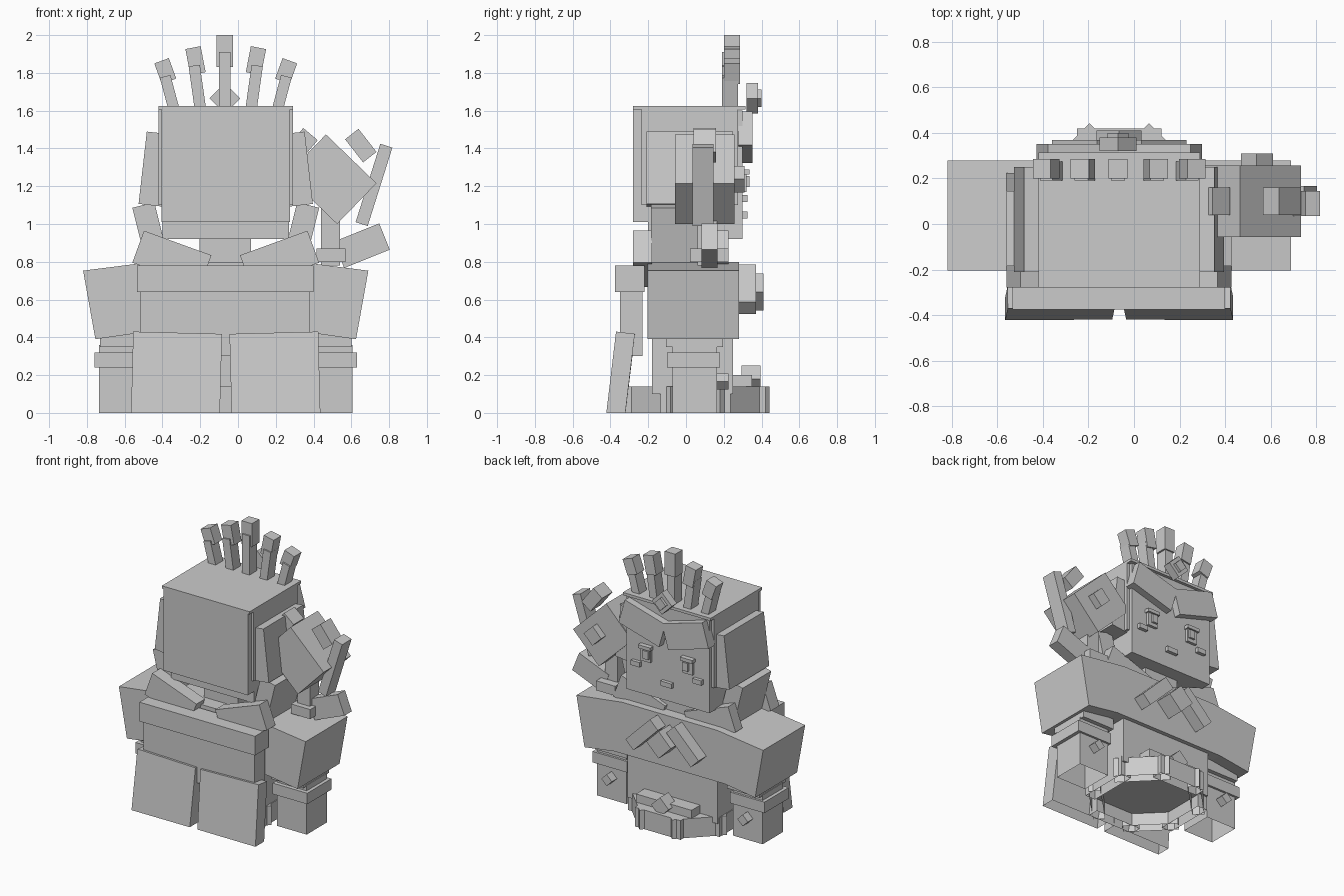
import bpy, bmesh, math
from mathutils import Matrix, Vector

if "Cube" in bpy.data.objects:
    bpy.data.objects.remove(bpy.data.objects["Cube"])

CX = -0.065  # mirror plane of the figure
grey = bpy.data.materials.new("plain grey")
grey.diffuse_color = (0.6, 0.6, 0.6, 1)
grey.use_nodes = True
grey.node_tree.nodes["Principled BSDF"].inputs["Base Color"].default_value = grey.diffuse_color


def add_mesh(name, verts, faces):
    me = bpy.data.meshes.new(name)
    me.from_pydata(verts, [], faces)
    me.materials.append(grey)
    ob = bpy.data.objects.new(name, me)
    bpy.context.collection.objects.link(ob)
    return ob


FACES = [(0, 1, 3, 2), (4, 6, 7, 5), (0, 4, 5, 1), (2, 3, 7, 6), (0, 2, 6, 4), (1, 5, 7, 3)]


def box(name, c, s, ry=0, rx=0, rz=0):
    """Box by centre and size; positive ry leans the top towards +x."""
    r = (Matrix.Rotation(math.radians(rz), 3, 'Z') @ Matrix.Rotation(math.radians(ry), 3, 'Y')
         @ Matrix.Rotation(math.radians(rx), 3, 'X'))
    v = [Vector(c) + r @ Vector((x * s[0] / 2, y * s[1] / 2, z * s[2] / 2))
         for x in (-1, 1) for y in (-1, 1) for z in (-1, 1)]
    return add_mesh(name, v, FACES)


def span(name, x, y, z, **k):
    return box(name, [(a + b) / 2 for a, b in (x, y, z)], [b - a for a, b in (x, y, z)], **k)


def pair(name, c, s, ry=0, rx=0):
    """Left part plus its mirror image."""
    return [box(name + "_left", c, s, ry, rx),
            box(name + "_right", (2 * CX - c[0], c[1], c[2]), s, -ry, rx)]


def cut_at_ground(*objs):
    """Trim parts that run below the ground, leaving them open underneath."""
    for ob in objs:
        bm = bmesh.new()
        bm.from_mesh(ob.data)
        bmesh.ops.bisect_plane(bm, geom=bm.verts[:] + bm.edges[:] + bm.faces[:],
                               plane_co=(0, 0, 0), plane_no=(0, 0, 1), clear_inner=True)
        bm.to_mesh(ob.data)
        bm.free()


# head and hair
span("head", (-.40, .27), (-.2, .30), (.92, 1.6))
span("hair_block", (-.42, .29), (-.235, .275), (1.1, 1.61))
span("hair_cap", (-.42, .29), (-.28, .315), (1.605, 1.625))
span("back_hair", (-.405, .275), (-.28, -.2), (1.01, 1.61))
pair("side_hair", (-.435, .02, 1.29), (.14, .46, .385), 6.5)
pair("fringe", (-.24, .315, 1.46), (.34, .075, .185), 16)

# face (looks to +y)
pair("eye_white", (-.235, .305, 1.22), (.08, .03, .10))
pair("pupil", (-.225, .315, 1.225), (.045, .04, .06))
pair("eyelid", (-.235, .31, 1.275), (.10, .05, .025))
pair("cheek", (-.315, .305, 1.135), (.07, .04, .035))
span("mouth", (-.11, -.02), (.29, .325), (1.03, 1.065))

# crown
box("crown_prong_middle", (-.07, .233, 1.76), (.06, .085, .3))
box("crown_tip_middle", (-.07, .243, 1.915), (.085, .085, .17))
pair("crown_prong_inner", (-.215, .233, 1.72), (.06, .085, .24), -8)
pair("crown_tip_inner", (-.225, .243, 1.865), (.082, .085, .14), -11)
pair("crown_prong_outer", (-.36, .233, 1.685), (.058, .085, .2), -15)
pair("crown_tip_outer", (-.385, .243, 1.81), (.082, .085, .115), -20)
box("crown_gem", (-.07, .35, 1.665), (.115, .06, .115), 45)
box("crown_gem_inset", (-.07, .38, 1.665), (.065, .04, .065), 45)

# neck and collar
span("neck", (-.205, .07), (-.1, .2), (.75, .95))
pair("side_collar", (-.465, -.02, .955), (.12, .33, .3), -14)
pair("back_collar", (-.35, -.23, .815), (.38, .1, .18), 20)
pair("front_collar", (-.35, .185, .815), (.38, .08, .18), 20)

# shoulders as one tapered prism, torso below
prof = [(-.82, .753), (-.45, .80), (.32, .80), (.69, .753), (.625, .39), (.38, .425),
        (-.51, .425), (-.755, .39)]
n = len(prof)
add_mesh("shoulders", [(x, y, z) for y in (-.205, .28) for x, z in prof],
         [tuple(range(n)), tuple(reversed(range(n, 2 * n)))]
         + [(i, i + n, (i + 1) % n + n, (i + 1) % n) for i in range(n)])
span("torso", (-.43, .30), (-.18, .25), (.1, .6))

# arms, open at the ground
pair("sleeve_end", (-.60, .045, .40), (.26, .30, .10))
cut_at_ground(*pair("forearm", (-.615, .047, .15), (.24, .235, .42)))
pair("cuff", (-.62, .04, .28), (.28, .28, .08))
pair("wrist_gem", (-.615, .19, .165), (.06, .07, .06), 45)

# cape on the back
span("cape_band", (-.535, .40), (-.375, -.22), (.64, .78))
span("cape_upper", (-.52, .38), (-.35, -.23), (.30, .66))
cut_at_ground(*pair("cape_lower", (-.326, -.348, .19), (.47, .1, .46), 1.5, -6.8))

# skirt hem: ring of eight overlapping slabs with a floor
for i in range(8):
    a = math.radians(45 * i)
    cut_at_ground(box(f"skirt_slab_{i}", (CX + .33 * math.cos(a), .05 + .33 * math.sin(a), .06),
                      (.08, .37, .16), rz=45 * i))
bpy.ops.mesh.primitive_cylinder_add(vertices=8, radius=.36, depth=.04, location=(CX, .05, .11),
                                    rotation=(0, 0, math.pi / 8))
floor = bpy.context.object
floor.name = "skirt_floor"
floor.data.materials.append(grey)

# belt and brooch on the face side
span("belt", (-.29, .16), (.24, .35), (.13, .2))
box("belt_gem", (CX, .345, .18), (.1, .1, .1), 45)
pair("brooch_ribbon", (-.23, .32, .655), (.28, .1, .09), -45)
box("brooch_gem", (CX, .34, .64), (.14, .14, .14), 45)

# prop beside the head
box("prop_block", (.495, .1, 1.237), (.372, .315, .30), 44)
box("prop_gem", (.54, .275, 1.237), (.1, .07, .1), 44)
box("prop_top", (.65, .1, 1.415), (.155, .12, .09), 52)
box("prop_inner", (.345, .1, 1.43), (.1, .12, .12), 40)
box("prop_bar", (.72, .09, 1.207), (.067, .11, .435), 17.5)
box("prop_lower", (.655, .125, .885), (.26, .085, .15), -22)
span("prop_handle", (.44, .54), (.06, .165), (.78, 1.1))
span("prop_grip", (.415, .57), (.02, .225), (.80, .87))
